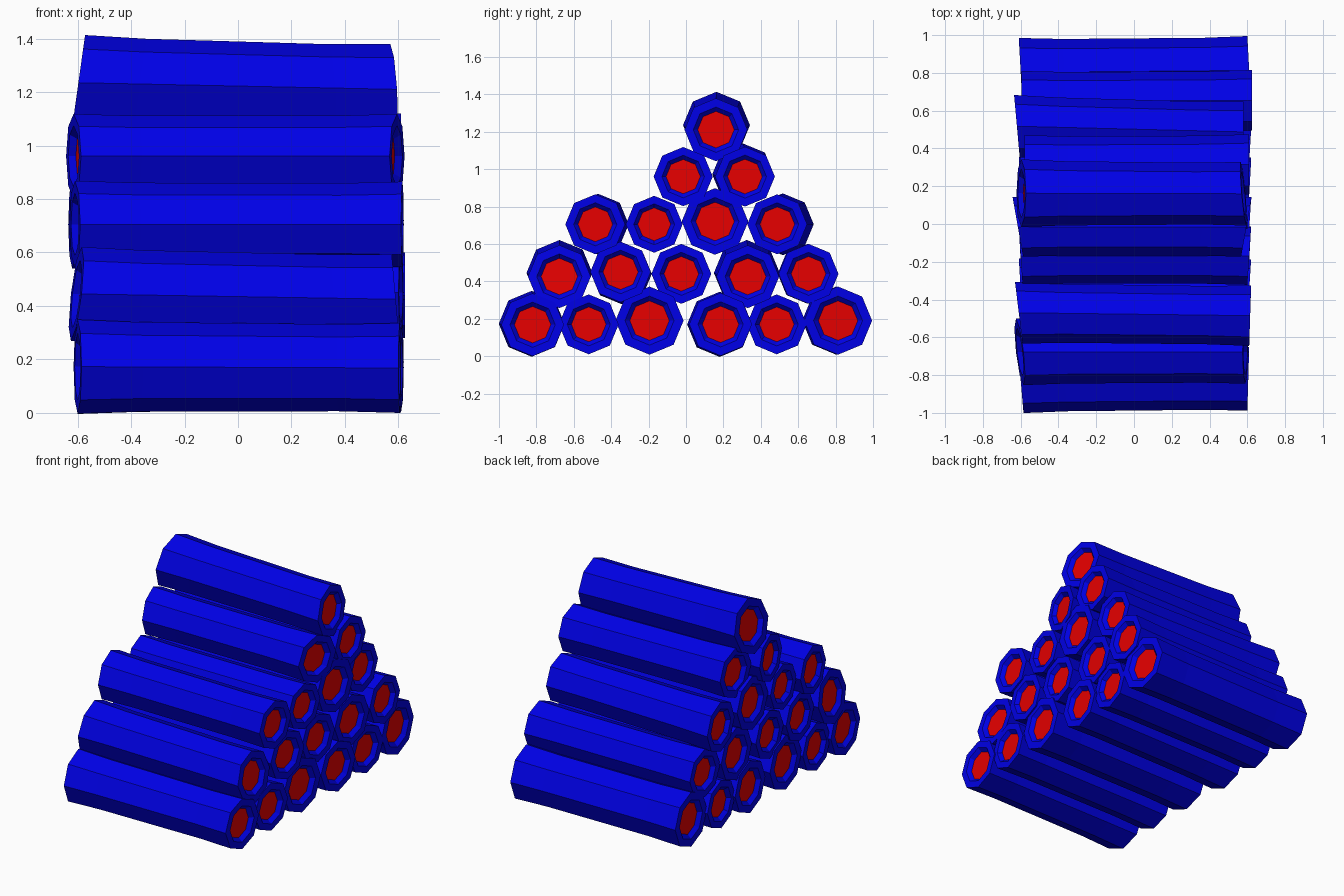
import bpy, bmesh, math

cube = bpy.data.objects.get("Cube")
if cube:
    bpy.data.objects.remove(cube)


def material(name, rgb):
    m = bpy.data.materials.new(name)
    m.use_nodes = True
    m.diffuse_color = (*rgb, 1)
    m.node_tree.nodes["Principled BSDF"].inputs["Base Color"].default_value = (*rgb, 1)
    return m


BARK = material("blue_bark", (0, 0, 0.8))
CORE = material("red_core", (0.8, 0, 0))
SIDES = 8


def log(name, y, z, r, dy=0, dz=0, grow=0, left=(.6, .01, 0), right=(.61, .01, 0)):
    """Eight-sided log along x; dy, dz and grow change its far (-x) end.
    left and right give each end's reach and its slant along y and z."""
    bm = bmesh.new()

    def ring(side, scale, inward):
        reach, ty, tz = right if side > 0 else left
        verts = []
        for i in range(SIDES):
            a = math.tau * i / SIDES
            c, s = math.cos(a) * scale, math.sin(a) * scale
            x = side * (reach + ty * c + tz * s - inward)
            t = (0.6 - x) / 1.2
            size = r + grow * t
            verts.append(bm.verts.new((x, y + dy * t + size * c, z + dz * t + size * s)))
        return verts

    # red end, recess wall, rim, waisted body, then the same mirrored
    profile = [(0.58, 0.025), (0.72, 0), (1, 0), (0.96, 0.23)]
    rings = [ring(-1, *p) for p in profile] + [ring(1, *p) for p in reversed(profile)]
    for a, b in zip(rings, rings[1:]):
        for i in range(SIDES):
            j = (i + 1) % SIDES
            bm.faces.new((a[i], a[j], b[j], b[i]))
    for end in (rings[0], rings[-1]):
        bm.faces.new(end).material_index = 1
    bmesh.ops.recalc_face_normals(bm, faces=bm.faces)

    mesh = bpy.data.meshes.new(name)
    bm.to_mesh(mesh)
    bm.free()
    mesh.materials.append(BARK)
    mesh.materials.append(CORE)
    bpy.context.collection.objects.link(bpy.data.objects.new(name, mesh))


# rows from the ground up: y, z, radius, far-end changes, end cuts
rows = [
    [(-.82, .168, .168, -.005, .005, .008, (.6, .015, 0), (.605, .005, 0)),
     (-.52, .17, .16),
     (-.195, .19, .182),
     (.185, .17, .168, -.005, 0, .006),
     (.485, .17, .16),
     (.813, .19, .182, -.01, 0, 0, (.6, .01, 0), (.61, -.01, 0))],
    [(-.677, .425, .168, 0, .02, .008, (.605, .02, -.02), (.59, 0, -.015)),
     (-.35, .45, .162, .005, -.01),
     (-.025, .44, .16),
     (.33, .425, .168, -.005, .02, .008),
     (.655, .44, .16, -.005, 0, 0, (.595, 0, 0), (.625, 0, 0))],
    [(-.485, .705, .16, .015, 0, .003, (.61, .02, 0), (.615, .005, 0)),
     (-.17, .705, .152),
     (.155, .72, .178),
     (.487, .705, .16, .03, 0, .005, (.62, .015, 0), (.58, 0, 0))],
    [(-.015, .96, .158, 0, 0, 0, (.615, .028, 0), (.595, .028, 0)),
     (.315, .96, .16, -.01, .012, .005, (.58, 0, 0), (.61, 0, 0))],
    [(.16, 1.21, .168, .003, .025, .011, (.597, 0, -.025), (.58, -.015, -.01))],
]
for n, row in enumerate(rows, 1):
    for k, spec in enumerate(row, 1):
        log(f"log_row{n}_{k}", *spec)
